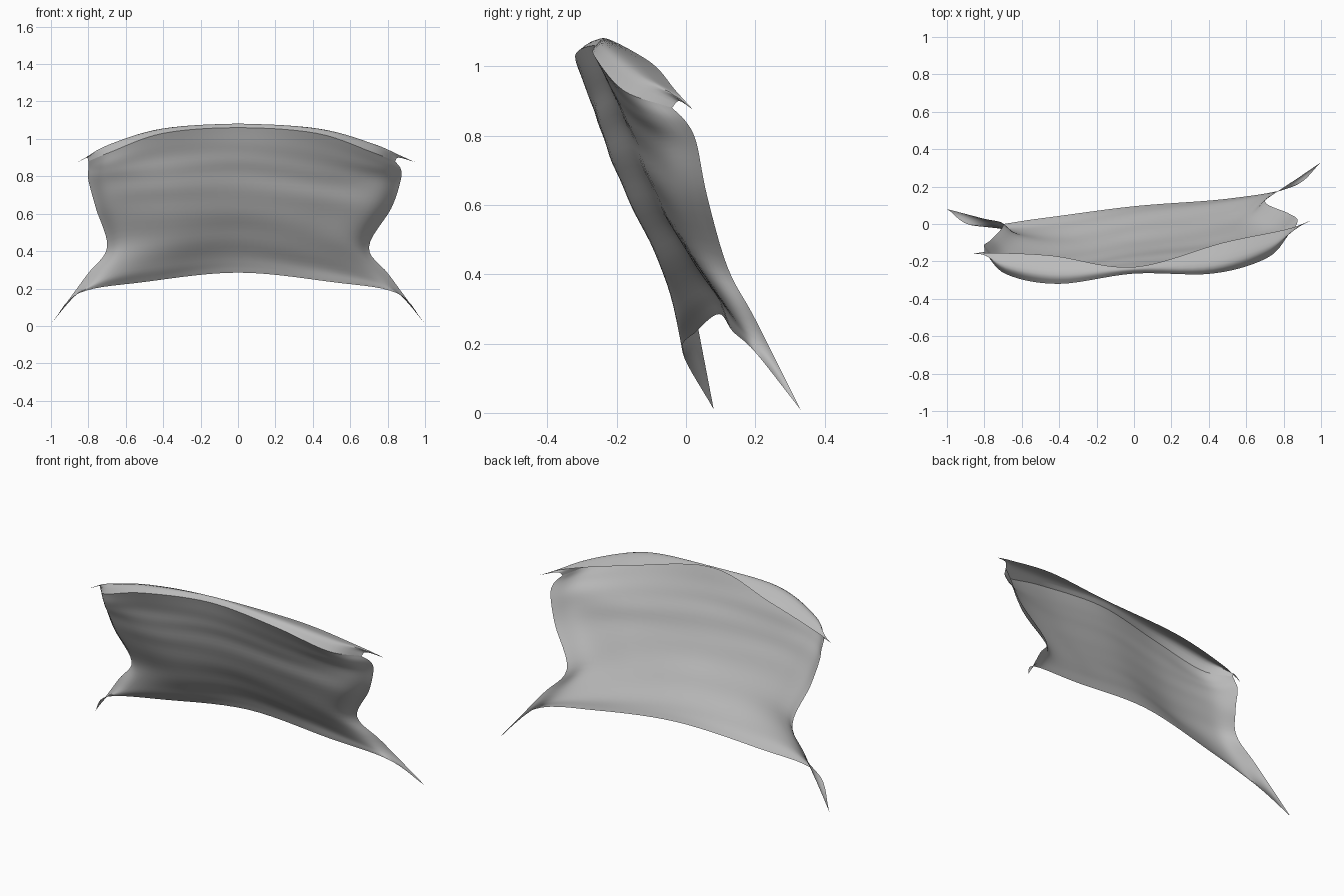
import bpy
import bmesh
import math
from mathutils import Vector

cube = bpy.data.objects.get("Cube")
if cube:
    bpy.data.objects.remove(cube)

# Undyed grey cloth
cloth = bpy.data.materials.new("grey cloth")
cloth.use_nodes = True
colour = (0.5, 0.5, 0.5, 1)
cloth.diffuse_color = colour
cloth.node_tree.nodes["Principled BSDF"].inputs["Base Color"].default_value = colour

STATIONS = (-1, -.85, -.5, 0, .5, .85, 1)


def section(right, left, depths, heights):
    """One cross-section; heights run from the middle to the side."""
    mid, inner, outer, side = heights
    zs = (side, outer, inner, mid, inner, outer, side)
    return [Vector((u * (left if u > 0 else right), y, z))
            for u, y, z in zip(STATIONS, depths, zs)]


def spline(points, steps):
    """Smooth curve passing through every point."""
    pts = [2 * points[0] - points[1], *points, 2 * points[-1] - points[-2]]
    out = []
    for a, b, c, d in zip(pts, pts[1:], pts[2:], pts[3:]):
        for i in range(steps):
            t = i / steps
            out.append(b + t / 2 * ((c - a) + t * (2 * a - 5 * b + 4 * c - d
                                                   + t * (3 * b - a - 3 * c + d))))
    return out + [points[-1].copy()]


def loft(name, sections, across, along, fold):
    """Skin the sections, with soft drawn folds running across."""
    rows = [spline(s, across) for s in sections]
    columns = [spline(list(col), along) for col in zip(*rows)]
    bm = bmesh.new()
    grid = []
    for i, col in enumerate(columns):
        u = 2 * i / (len(columns) - 1) - 1
        line = []
        for j, p in enumerate(col):
            v = j / (len(col) - 1)
            fade = math.sin(math.pi * v) * (1 - u * u)
            p.y += fold * fade * math.sin(40 * v + 6 * u * u + 3 * u)
            line.append(bm.verts.new(p))
        grid.append(line)
    for a, b in zip(grid, grid[1:]):
        for k in range(len(a) - 1):
            bm.faces.new((a[k], b[k], b[k + 1], a[k + 1]))
    mesh = bpy.data.meshes.new(name)
    bm.to_mesh(mesh)
    bm.free()
    mesh.materials.append(cloth)
    obj = bpy.data.objects.new(name, mesh)
    bpy.context.collection.objects.link(obj)
    bpy.ops.object.select_all(action='DESELECT')
    obj.select_set(True)
    bpy.context.view_layer.objects.active = obj
    bpy.ops.object.shade_smooth_by_angle(angle=math.radians(40))
    return obj


# Main sheet, from the horned lower hem up to the two-lobed rim
rim = section(.8, .84, (-.15, -.27, -.32, -.265, -.265, -.18, -.04), (1.06, 1.03, .93, .88))
sheet = [
    section(1, 1, (.08, -.01, .03, .095, .135, .2, .33), (.285, .235, .175, .01)),
    section(.81, .81, (.03, -.03, -.01, .06, .1, .14, .2), (.36, .32, .28, .27)),
    section(.7, .7, (0, -.07, -.09, -.03, 0, .03, .12), (.5, .47, .45, .42)),
    section(.76, .82, (-.08, -.155, -.18, -.12, -.09, -.04, .06), (.66, .65, .64, .63)),
    section(.8, .87, (-.11, -.21, -.235, -.18, -.14, -.07, .03), (.82, .79, .78, .78)),
    section(.8, .87, (-.13, -.25, -.27, -.225, -.2, -.125, 0), (.94, .91, .86, .84)),
    rim,
]
loft("main_sheet", sheet, 7, 6, .002)

# Flap turned over the rim, ending in pointed side tips
flap = [
    rim,
    section(.81, .86, (-.15, -.23, -.27, -.245, -.22, -.13, -.02), (1.08, 1.055, .97, .9)),
    section(.86, .95, (-.16, -.155, -.17, -.23, -.1, -.03, .02), (1.08, 1.01, .93, .875)),
]
loft("turned_flap", flap, 7, 4, 0)
